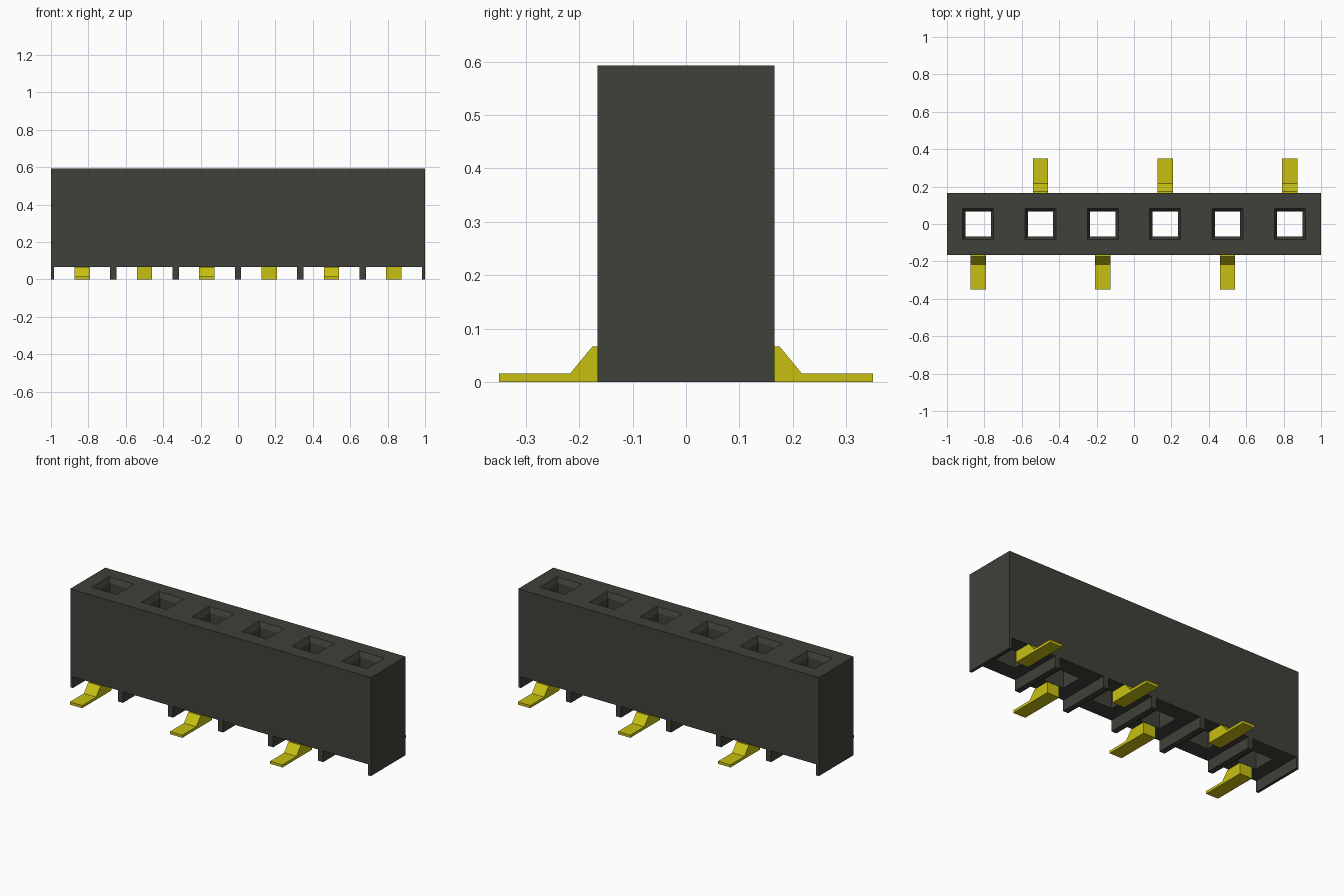
import bpy, bmesh

cube = bpy.data.objects.get("Cube")
if cube:
    bpy.data.objects.remove(cube, do_unlink=True)

COUNT = 6
PITCH = 2 / COUNT
HALF_Y = 0.166
BASE, TOP = 0.067, 0.593


def material(name, rgb):
    mat = bpy.data.materials.new(name)
    mat.use_nodes = True
    mat.diffuse_color = (*rgb, 1)
    mat.node_tree.nodes["Principled BSDF"].inputs["Base Color"].default_value = (*rgb, 1)
    return mat


def finish(name, bm, mat):
    bmesh.ops.remove_doubles(bm, verts=bm.verts, dist=0.0005)
    bmesh.ops.recalc_face_normals(bm, faces=bm.faces)
    mesh = bpy.data.meshes.new(name)
    bm.to_mesh(mesh)
    bm.free()
    mesh.materials.append(mat)
    obj = bpy.data.objects.new(name, mesh)
    bpy.context.collection.objects.link(obj)
    return obj


def prism(name, profile, x, width, mat):
    """Extrude a (y, z) profile along x, centred on x."""
    bm = bmesh.new()
    face = bm.faces.new([bm.verts.new((x - width / 2, y, z)) for y, z in profile])
    moved = bmesh.ops.extrude_face_region(bm, geom=[face])["geom"]
    bmesh.ops.translate(bm, vec=(width, 0, 0),
                        verts=[v for v in moved if isinstance(v, bmesh.types.BMVert)])
    return finish(name, bm, mat)


plastic = material("charcoal plastic", (0.052, 0.052, 0.042))
metal = material("yellow metal", (0.58, 0.53, 0.006))
centres = [-1 + PITCH * (i + 0.5) for i in range(COUNT)]

# Housing: one open cell per socket, each with a funnel mouth and a straight bore
MOUTH, BORE, FUNNEL = 0.083, 0.068, 0.03
sections = [(PITCH / 2, HALF_Y, BASE), (PITCH / 2, HALF_Y, TOP), (MOUTH, MOUTH, TOP),
            (BORE, BORE, TOP - FUNNEL), (BORE, BORE, BASE)]
bm = bmesh.new()
for i, cx in enumerate(centres):
    loops = [[bm.verts.new((cx + sx * hx, sy * hy, z))
              for sx, sy in ((-1, -1), (1, -1), (1, 1), (-1, 1))] for hx, hy, z in sections]
    for j, loop in enumerate(loops):
        following = loops[(j + 1) % len(loops)]
        for k in range(4):
            # Leave out the walls shared by neighbouring cells
            if j == 0 and ((k == 1 and i < COUNT - 1) or (k == 3 and i > 0)):
                continue
            n = (k + 1) % 4
            bm.faces.new((loop[k], loop[n], following[n], following[k]))
housing = finish("housing", bm, plastic)
bm = bmesh.new()
bm.from_mesh(housing.data)
bmesh.ops.dissolve_limit(bm, angle_limit=0.01, verts=bm.verts, edges=bm.edges)
bm.to_mesh(housing.data)
bm.free()

# Standoff ribs between contacts, half as thick at the two ends
RIB = 0.034
rib_profile = [(-HALF_Y, 0), (HALF_Y, 0), (HALF_Y, BASE), (-HALF_Y, BASE)]
for i in range(COUNT + 1):
    x, width = -1 + PITCH * i, RIB
    if i in (0, COUNT):
        width = RIB / 2
        x -= width / 2 * (1 if x > 0 else -1)
    prism(f"standoff_rib_{i + 1}", rib_profile, x, width, plastic)

# Contact feet, alternating between front and back
foot = [(0.07, 0), (0.35, 0), (0.35, 0.016), (0.217, 0.016), (0.175, BASE), (0.07, BASE)]
for i, cx in enumerate(centres):
    side = -1 if i % 2 == 0 else 1
    prism(f"contact_foot_{i + 1}", [(side * y, z) for y, z in foot], cx, 0.082, metal)
